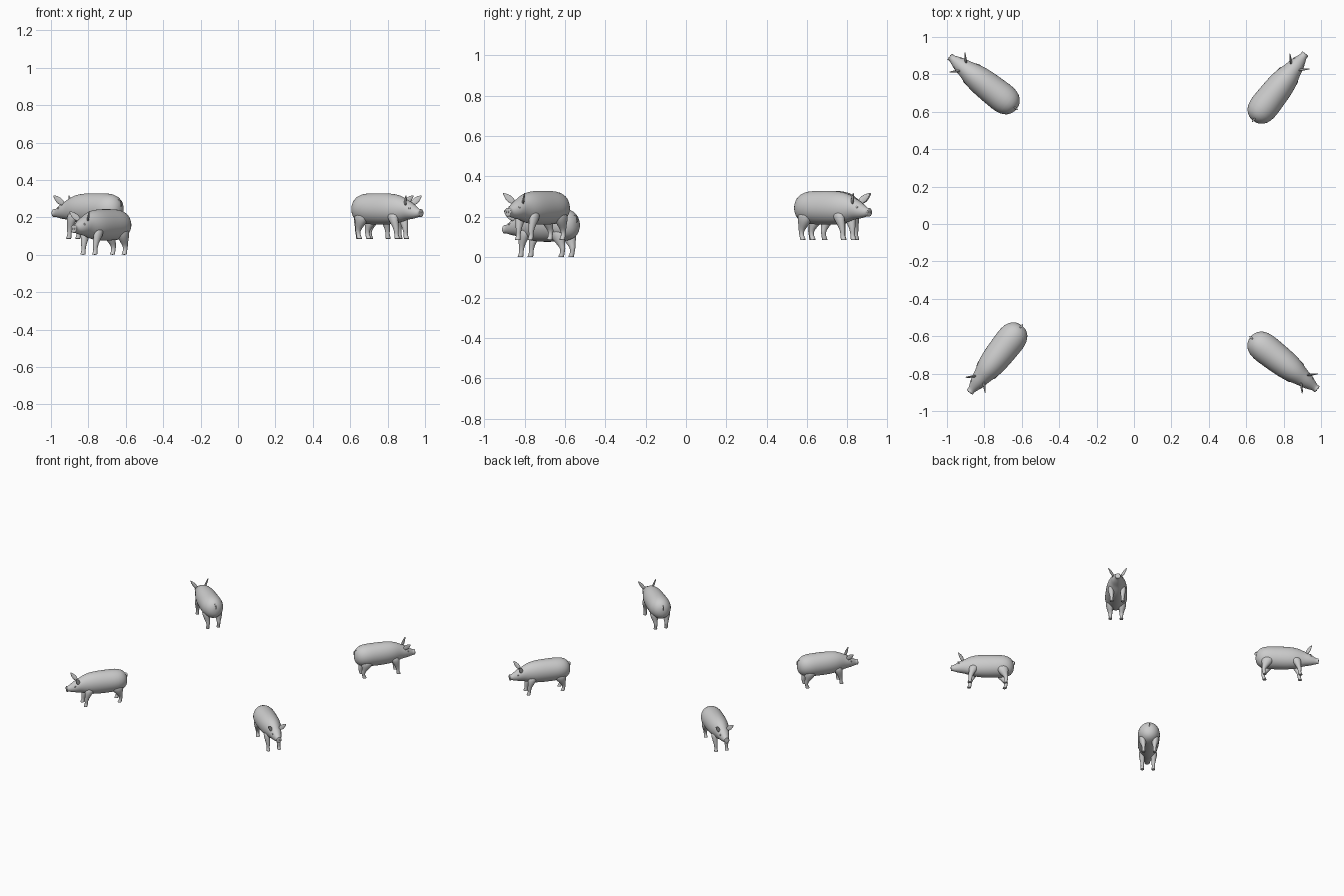
import bpy, bmesh, math
from mathutils import Matrix, Vector

if "Cube" in bpy.data.objects:
    bpy.data.objects.remove(bpy.data.objects["Cube"])


def finish(name, bm, mat, levels=1):
    bmesh.ops.recalc_face_normals(bm, faces=bm.faces[:])
    bm.transform(mat)
    mesh = bpy.data.meshes.new(name)
    bm.to_mesh(mesh)
    bm.free()
    for p in mesh.polygons:
        p.use_smooth = True
    ob = bpy.data.objects.new(name, mesh)
    bpy.context.collection.objects.link(ob)
    if levels:
        mod = ob.modifiers.new("smooth", 'SUBSURF')
        mod.levels = mod.render_levels = levels
    return ob


def loft(name, rings, mat, n=20):
    """Skin a row of elliptical rings given as (centre, half axis u, half axis v)."""
    bm = bmesh.new()
    rows = []
    for c, u, v in rings:
        c, u, v = Vector(c), Vector(u), Vector(v)
        rows.append([bm.verts.new(c + u * math.cos(t) + v * math.sin(t))
                     for t in (2 * math.pi * i / n for i in range(n))])
    for a, b in zip(rows, rows[1:]):
        for i in range(n):
            j = (i + 1) % n
            bm.faces.new((a[i], a[j], b[j], b[i]))
    bm.faces.new(rows[0])
    bm.faces.new(rows[-1])
    return finish(name, bm, mat)


def ball(name, centre, size, mat):
    bm = bmesh.new()
    bmesh.ops.create_uvsphere(bm, u_segments=12, v_segments=8, radius=1)
    bm.transform(Matrix.Translation(centre) @ Matrix.Diagonal((*size, 1)))
    return finish(name, bm, mat, 0)


# x, centre height, half width, half height along the body, rump to snout
BODY = [(-.082, .157, .016, .018), (-.073, .158, .042, .048), (-.047, .160, .069, .073),
        (0, .161, .082, .083), (.06, .160, .079, .084), (.12, .160, .077, .085),
        (.18, .160, .072, .082), (.22, .160, .063, .074), (.25, .158, .053, .064),
        (.275, .155, .046, .053), (.30, .151, .042, .046), (.325, .145, .033, .036),
        (.347, .140, .023, .025), (.360, .138, .019, .020), (.367, .138, .021, .022),
        (.372, .138, .020, .021), (.373, .138, .017, .018)]
# x, y, z, half length, half width down each leg
REAR = [(.008, .040, .145, .045, .028), (.003, .046, .115, .046, .030), (-.005, .044, .085, .034, .025),
        (-.018, .041, .060, .020, .017), (-.027, .040, .042, .014, .013), (-.024, .040, .022, .011, .011),
        (-.019, .040, .010, .014, .013), (-.016, .040, .001, .015, .014), (-.016, .040, 0, .013, .012)]
FRONT = [(.205, .038, .145, .032, .022), (.212, .045, .115, .033, .023), (.222, .042, .085, .024, .020),
         (.231, .040, .058, .016, .015), (.234, .040, .038, .013, .012), (.234, .040, .022, .011, .011),
         (.238, .040, .010, .014, .013), (.240, .040, .001, .015, .014), (.240, .040, 0, .013, .012)]
# distance along ear, half width, half thickness
EAR = [(0, .010, .006), (.25, .017, .006), (.5, .018, .005), (.75, .012, .004), (.93, .005, .003), (1, .002, .002)]


def pig(tag, x, y, z, angle):
    mat = Matrix.Translation((x, y, z)) @ Matrix.Rotation(math.radians(angle), 4, 'Z')
    # body, head and snout in one skin
    loft(tag + "_pig_body", [((a, 0, h), (0, w, 0), (0, 0, t)) for a, h, w, t in BODY], mat, 28)
    for side, s in (("left", 1), ("right", -1)):
        # legs with hooves
        for part, rows in (("rear_leg", REAR), ("front_leg", FRONT)):
            loft(f"{tag}_pig_{side}_{part}",
                 [((a, s * b, c), (l, 0, 0), (0, w, 0)) for a, b, c, l, w in rows], mat, 14)
        # ears
        base, tip = Vector((.283, s * .027, .183)), Vector((.322, s * .067, .232))
        axis = (tip - base).normalized()
        wide = axis.cross(Vector((.8, 0, .6))).normalized()
        thin = axis.cross(wide)
        loft(f"{tag}_pig_{side}_ear",
             [(base.lerp(tip, t), wide * w, thin * d) for t, w, d in EAR], mat, 12)
        # eyes and nostrils
        ball(f"{tag}_pig_{side}_eye", (.316, s * .031, .163), (.006, .005, .006), mat)
        ball(f"{tag}_pig_{side}_nostril", (.373, s * .007, .139), (.0015, .003, .004), mat)
    # short hanging tail
    tail = [(-.066, .208, .006), (-.080, .207, .005), (-.087, .196, .004), (-.085, .182, .004), (-.083, .172, .002)]
    loft(tag + "_pig_tail", [((a, 0, h), (r, 0, r * .5), (0, r, 0)) for a, h, r in tail], mat, 8)


# four pigs facing outwards, one standing lower
pig("back_left", -.692, .666, .085, 142)
pig("back_right", .687, .617, .085, 52)
pig("front_right", .687, -.655, .085, -38)
pig("front_left", -.650, -.607, 0, 232)
